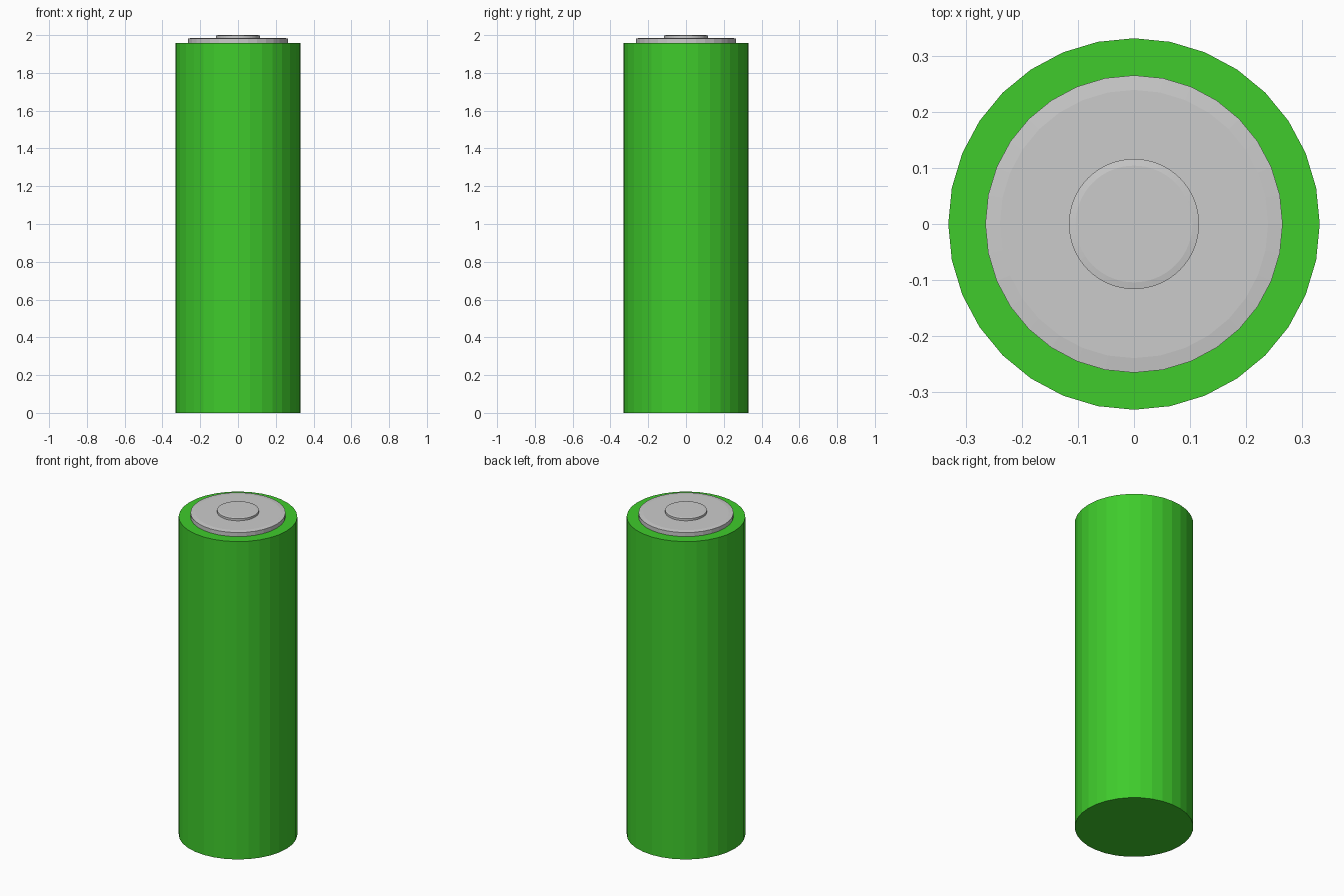
import bpy, bmesh
from math import cos, sin, pi

if "Cube" in bpy.data.objects:
    bpy.data.objects.remove(bpy.data.objects["Cube"])


def lathe(name, profile, sides, color=None):
    """Spin a bottom-to-top (radius, z) profile into a capped solid."""
    bm = bmesh.new()
    rings = [[bm.verts.new((r * cos(2 * pi * i / sides), r * sin(2 * pi * i / sides), z))
              for i in range(sides)] for r, z in profile]
    for a, b in zip(rings, rings[1:]):
        for i in range(sides):
            j = (i + 1) % sides
            bm.faces.new((a[i], a[j], b[j], b[i]))
    bm.faces.new(rings[0][::-1])
    bm.faces.new(rings[-1])
    mesh = bpy.data.meshes.new(name)
    bm.to_mesh(mesh)
    bm.free()
    obj = bpy.data.objects.new(name, mesh)
    bpy.context.collection.objects.link(obj)
    if color:
        mat = bpy.data.materials.new(name + "_paint")
        mat.diffuse_color = color
        mat.use_nodes = True
        mat.node_tree.nodes["Principled BSDF"].inputs["Base Color"].default_value = mat.diffuse_color
        mesh.materials.append(mat)
    return obj


# Green battery casing
lathe("casing", [(0.331, 0), (0.331, 1.957)], 32, (0.05, 0.6, 0.025, 1))

# Metal end plate with a shallow chamfered rim
lathe("end_plate", [(0.265, 1.957), (0.265, 1.982), (0.239, 1.985)], 32)

# Positive terminal button
lathe("terminal_button", [(0.116, 1.985), (0.116, 1.998), (0.104, 2.0)], 64)
